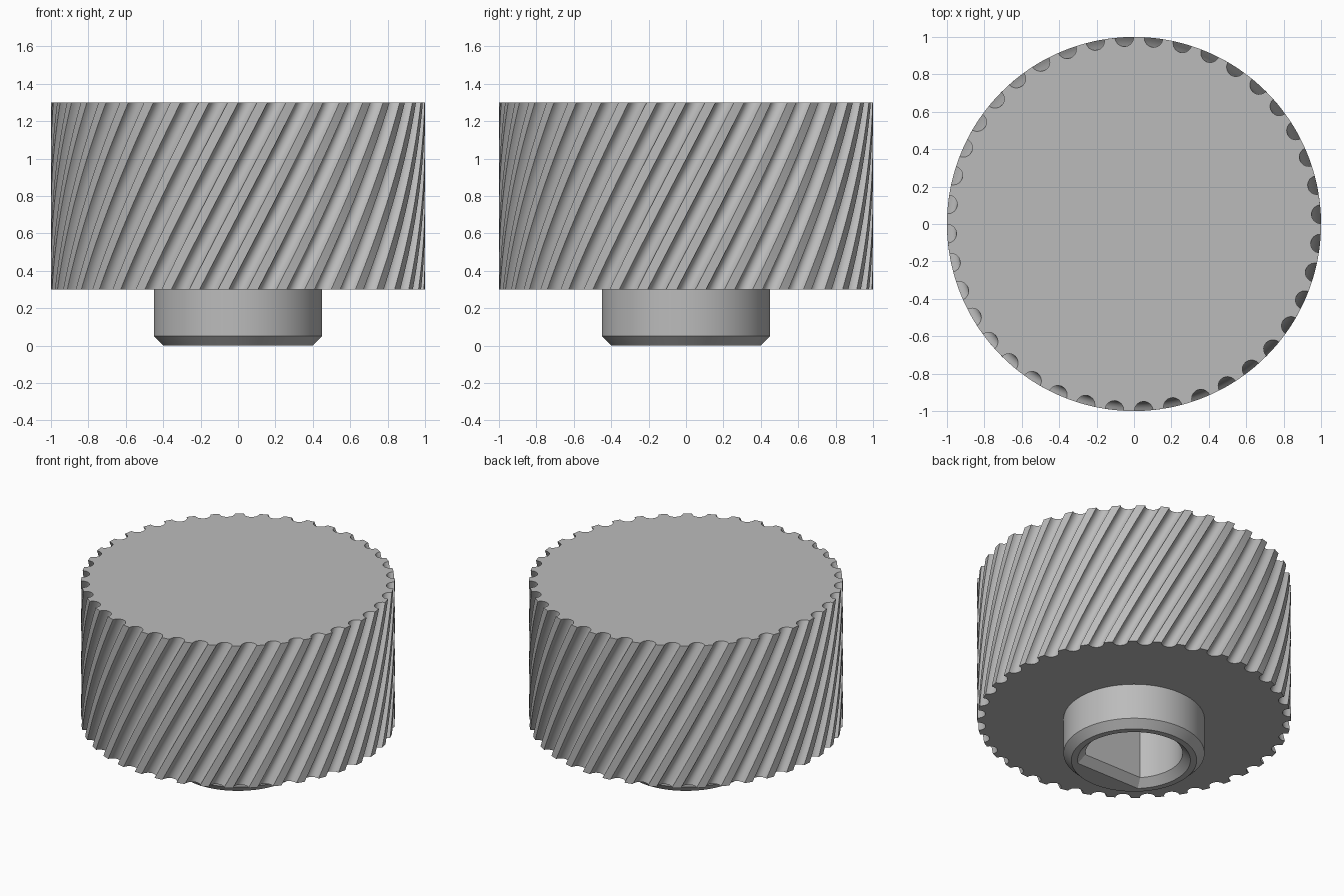
import bpy, bmesh
from math import sin, cos, tau, pi, radians, asin, sqrt

if "Cube" in bpy.data.objects:
    bpy.data.objects.remove(bpy.data.objects["Cube"])

FLUTES = 40
FLUTE_R = 0.05
TWIST = radians(30)
BOTTOM, TOP = 0.3, 1.3
LEVELS = 28

grey = bpy.data.materials.new("plain grey")
grey.use_nodes = True
grey.diffuse_color = (0.5, 0.5, 0.5, 1)
grey.node_tree.nodes["Principled BSDF"].inputs["Base Color"].default_value = (0.5, 0.5, 0.5, 1)


def fluted_ring(z, turn):
    """Circle of radius 1 with round notches, turned about z."""
    pts = []
    half = pi / 2 - asin(FLUTE_R / 2)   # notch arc reaches exactly to the rim
    for i in range(FLUTES):
        a = tau * i / FLUTES + turn
        for k in range(11):
            b = pi + half * (k / 5 - 1)
            x, y = 1 + FLUTE_R * cos(b), -FLUTE_R * sin(b)
            pts.append((x * cos(a) - y * sin(a), x * sin(a) + y * cos(a), z))
        mid = a + pi / FLUTES
        pts.append((cos(mid), sin(mid), z))
    # keep every notch running counter-clockwise
    for i in range(FLUTES):
        s = i * 12
        first, last = pts[s], pts[s + 10]
        if first[0] * last[1] - first[1] * last[0] < 0:
            pts[s:s + 11] = pts[s:s + 11][::-1]
    return pts


def circle(r, z, n, start=0.0):
    return [(r * cos(start + tau * i / n), r * sin(start + tau * i / n), z) for i in range(n)]


def d_ring(r, flat, z, n):
    """Circle cut by a flat on the front side, at y = -flat."""
    corner = asin(flat / r)
    arc = n * 3 // 4
    sweep = pi + 2 * corner
    pts = [(r * cos(sweep * i / arc - corner), r * sin(sweep * i / arc - corner), z)
           for i in range(arc)]
    w = sqrt(r * r - flat * flat)
    rest = n - arc
    return pts + [(-w + 2 * w * i / rest, -flat, z) for i in range(rest)]


def loft(name, rings, cap_first=False, cap_last=False):
    bm = bmesh.new()
    loops = [[bm.verts.new(p) for p in ring] for ring in rings]
    n = len(loops[0])
    for low, high in zip(loops, loops[1:]):
        for i in range(n):
            j = (i + 1) % n
            bm.faces.new((low[i], low[j], high[j], high[i]))
    if cap_first:
        bm.faces.new(loops[0][::-1])
    if cap_last:
        bm.faces.new(loops[-1])
    mesh = bpy.data.meshes.new(name)
    bm.to_mesh(mesh)
    bm.free()
    mesh.materials.append(grey)
    obj = bpy.data.objects.new(name, mesh)
    bpy.context.collection.objects.link(obj)
    bpy.ops.object.select_all(action="DESELECT")
    obj.select_set(True)
    bpy.context.view_layer.objects.active = obj
    bpy.ops.object.shade_smooth_by_angle(angle=radians(30))
    return obj


# Grip: helical flutes, flat top, underside open where the collar joins
helix = [fluted_ring(BOTTOM + (TOP - BOTTOM) * i / LEVELS, TWIST * i / LEVELS)
         for i in range(LEVELS + 1)]
count = len(helix[0])
inner = circle(0.45, BOTTOM, count, -5 * tau / count)
loft("fluted_grip", [inner] + helix, cap_last=True)

# Collar: chamfered boss whose D-shaped shaft socket runs up into the grip
N = 96
loft("shaft_collar", [
    d_ring(0.31, 0.21, 1.0, N),
    d_ring(0.31, 0.21, 0.05, N),
    d_ring(0.36, 0.26, 0.0, N),
    circle(0.40, 0.0, N, -pi / 4),
    circle(0.45, 0.05, N, -pi / 4),
    circle(0.45, BOTTOM, N, -pi / 4),
], cap_first=True)
